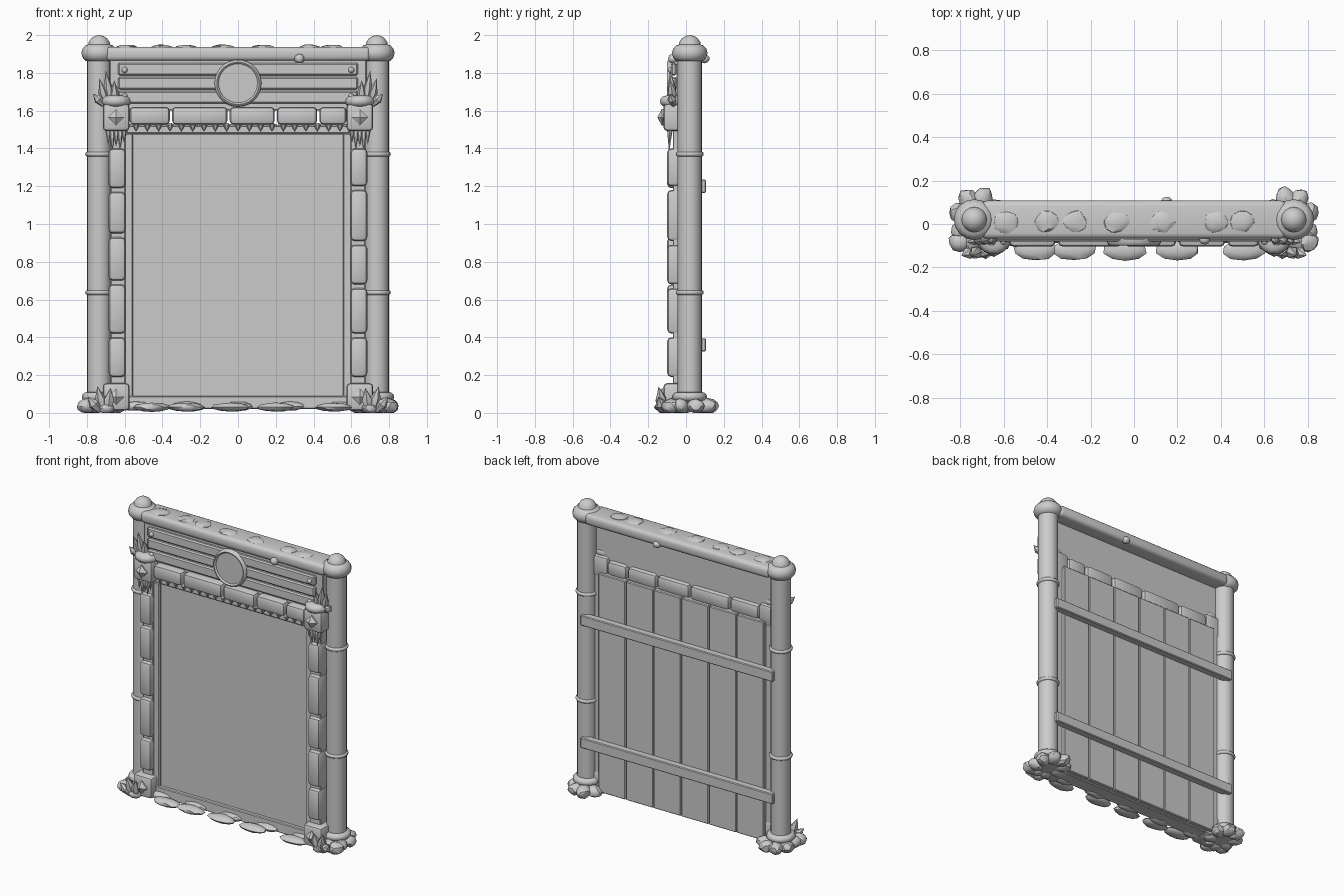
import bpy, bmesh, random
from math import pi, sin, cos, radians
from mathutils import Matrix, Vector

random.seed(4)
default_cube = bpy.data.objects.get("Cube")
if default_cube:
    bpy.data.objects.remove(default_cube)

SIDES = (-1, 1)
POST_X, POST_Y, POST_RADIUS = .735, .02, .064
CORNER_X, FRONT_Y = .645, -.12
LOWER_CORNER_Z, UPPER_CORNER_Z = .085, 1.565
PANEL_BOTTOM, PANEL_TOP = .08, 1.48

stone_grey = bpy.data.materials.new("stone_grey")
stone_grey.use_nodes = True
stone_grey.diffuse_color = (.6, .6, .6, 1)
shader = stone_grey.node_tree.nodes["Principled BSDF"]
shader.inputs["Base Color"].default_value = stone_grey.diffuse_color


def finish(name, mesh_builder, sharp_angle=35):
    """Turn a bmesh into a smooth object that keeps its sharp edges."""
    bmesh.ops.recalc_face_normals(mesh_builder, faces=mesh_builder.faces)
    mesh = bpy.data.meshes.new(name)
    mesh_builder.to_mesh(mesh)
    mesh_builder.free()
    mesh.materials.append(stone_grey)
    mesh.shade_smooth()
    mesh.set_sharp_from_angle(angle=radians(sharp_angle))
    part = bpy.data.objects.new(name, mesh)
    bpy.context.collection.objects.link(part)


def box(name, centre, size, bevel=.005, segments=1):
    """Block with bevelled edges."""
    block = bmesh.new()
    bmesh.ops.create_cube(block, size=1)
    block.transform(Matrix.Translation(centre) @ Matrix.Diagonal((*size, 1)))
    bmesh.ops.bevel(block, geom=block.edges[:], offset=bevel, segments=segments,
                    profile=.5, affect='EDGES')
    finish(name, block)


def lathe(name, profile, place, steps=20):
    """Turned shape from (radius, height) points."""
    turned = bmesh.new()
    verts = [turned.verts.new((radius, 0, height)) for radius, height in profile]
    edges = [turned.edges.new(pair) for pair in zip(verts, verts[1:])]
    bmesh.ops.spin(turned, geom=verts + edges, axis=(0, 0, 1), cent=(0, 0, 0),
                   angle=2 * pi, steps=steps)
    bmesh.ops.remove_doubles(turned, verts=turned.verts, dist=.0005)
    turned.transform(place)
    finish(name, turned)


def arc(radius, width, height, start=-pi / 2, stop=pi / 2, points=7):
    """Rounded bulge for a turned profile, around a core of the given radius."""
    angles = [start + (stop - start) * i / (points - 1) for i in range(points)]
    return [(radius + width * cos(a), height * sin(a)) for a in angles]


def dome(radius, height):
    return [(0, 0)] + arc(0, radius, height, start=0, points=5)


def rock(name, centre, size, rough=.08, turn=0):
    """Uneven pebble, cut flat where it meets the ground."""
    pebble = bmesh.new()
    bmesh.ops.create_icosphere(pebble, subdivisions=2, radius=1)
    for vert in pebble.verts:
        vert.co *= 1 + random.uniform(-rough, rough)
    pebble.transform(Matrix.Translation(centre) @ Matrix.Rotation(turn, 4, 'Z')
                     @ Matrix.Diagonal((*size, 1)))
    for vert in pebble.verts:
        vert.co.z = max(vert.co.z, 0)
    finish(name, pebble, sharp_angle=30)


def spike(name, base, tip, width, swell):
    """Leaf or icicle that swells, then narrows to a tip."""
    direction = Vector(tip) - Vector(base)
    length = direction.length
    turn = direction.to_track_quat('Z', 'Y').to_matrix().to_4x4()
    profile = [(0, 0), (width / 2, 0), (width, length * swell), (0, length)]
    lathe(name, profile, Matrix.Translation(base) @ turn, steps=6)


def upright(x, y, z):
    return Matrix.Translation((x, y, z))


def facing_front(x, y, z):
    return upright(x, y, z) @ Matrix.Rotation(pi / 2, 4, 'X')


def spans(start, cuts, stop, gap=.02):
    """Centre and length of each stone in a row divided at the cuts."""
    marks = [start, *cuts, stop]
    return [((a + b) / 2, b - a - gap) for a, b in zip(marks, marks[1:])]


# Display panel with its frame lip
panel_height = PANEL_TOP - PANEL_BOTTOM
panel_middle = (PANEL_TOP + PANEL_BOTTOM) / 2
box("display_panel", (0, -.01, panel_middle), (1.12, .07, panel_height))
box("frame_top", (0, -.02, PANEL_TOP + .02), (1.18, .08, .04))
box("frame_sill", (0, -.02, PANEL_BOTTOM - .025), (1.2, .1, .07))
for side in SIDES:
    box("frame_side", (side * .58, -.02, panel_middle), (.05, .08, panel_height))
    box("stone_backing", (side * .635, -.02, panel_middle), (.08, .1, panel_height + .1))

# Boards and rails on the back
board_width = .21
for i in range(6):
    box("back_board", ((i - 2.5) * board_width, .035, panel_middle),
        (board_width - .004, .04, panel_height + .1))
for height in (.36, 1.2):
    box("back_rail", (0, .08, height), (1.46, .05, .07))

# Sign board with planks, bolts and a plain medallion
sign_middle = 1.745
box("sign_back", (0, -.02, sign_middle), (1.36, .06, .29))
for row in SIDES + (0,):
    box("sign_plank", (0, -.065, sign_middle + row * .075), (1.27, .03, .066), bevel=.008)
for side in SIDES:
    for row in SIDES:
        lathe("bolt", dome(.016, .016),
              facing_front(side * .6, -.08, sign_middle + row * .07), steps=10)
medallion_place = facing_front(0, -.07, sign_middle)
lathe("medallion_disc", [(0, 0), (.11, 0), (.11, .02), (0, .02)], medallion_place, steps=36)
lathe("medallion_rim", [(.1, 0)] + arc(.112, .013, .03, start=pi, stop=0) + [(.125, 0)],
      medallion_place, steps=36)

# Top beam with lumps and knots
box("top_beam", (0, POST_Y, 1.9), (1.4, .175, .075), bevel=.025, segments=3)
for x in (-.59, -.4, -.27, -.08, .13, .38, .5):
    rock("beam_lump", (x, .01, 1.93), (.06, .055, .02), rough=.12)
for x, y in ((.325, -.07), (.15, .1)):
    rock("beam_knot", (x, y, 1.875), (.027, .025, .025), rough=.04)

# Stone blocks around the panel
side_cuts = {1: (.41, .67, .9, 1.19), -1: (.41, .69, .94, 1.18)}
for side in SIDES:
    for middle, length in spans(.18, side_cuts[side], 1.41):
        box("side_stone", (side * .64, -.045, middle), (.09, .11, length),
            bevel=.022, segments=2)
for middle, length in spans(-.58, (-.355, -.05, .2, .425), .58, gap=.012):
    box("top_stone", (middle, -.032, 1.573), (length, .145, .095), bevel=.022, segments=2)

# Row of teeth under the top stones
for i in range(19):
    x = (i - 9) * .06
    spike("tooth", (x, -.07, 1.535), (x, -.075, 1.49), width=.019, swell=.3)

for side in SIDES:
    post_x, corner_x = side * POST_X, side * CORNER_X

    # Posts with bands, collars and domed caps
    lathe("post", [(0, .01), (POST_RADIUS, .01), (POST_RADIUS, 1.9), (0, 1.9)],
          upright(post_x, POST_Y, 0))
    for height in (.637, 1.37):
        lathe("post_band", arc(POST_RADIUS, .01, .012), upright(post_x, POST_Y, height))
    lathe("post_collar", arc(POST_RADIUS, .028, .025), upright(post_x, POST_Y, .085), steps=16)
    lathe("post_cap", arc(.05, .044, .047), upright(post_x, POST_Y, 1.905), steps=16)
    lathe("cap_dome", dome(.06, .06), upright(post_x, POST_Y, 1.94), steps=16)

    # Ring of rocks around each foot
    for i in range(8):
        angle = i * pi / 4 + .3
        rock("foot_rock",
             (side * (POST_X - .015 + .08 * cos(angle)), POST_Y + .1 * sin(angle), .036),
             (.056, .046, .04), rough=.1, turn=angle * side)
    rock("front_foot_rock", (side * .7, FRONT_Y, .025), (.045, .035, .03))
    rock("outer_foot_rock", (side * .8, -.08, .035), (.052, .048, .04))

    # Corner blocks with diamond studs
    for height in (LOWER_CORNER_Z, UPPER_CORNER_Z):
        box("corner_block", (corner_x, -.042, height), (.142, .155, .145),
            bevel=.02, segments=2)
        lathe("diamond_stud", [(.044, 0), (.044, .008), (0, .032)],
              facing_front(corner_x, FRONT_Y, height), steps=4)
    lathe("corner_cap", arc(.045, .035, .03) + [(0, .035)],
          upright(corner_x, -.06, 1.65), steps=14)

    # Leaves above and icicles below the upper corner
    for lean, rise in ((.01, .13), (.055, .18), (.09, .14), (.123, .06)):
        spike("leaf", (side * (.65 + lean / 2), -.065, 1.63),
              (corner_x + side * lean, -.085, 1.63 + rise), width=.024, swell=.5)
    for i, drop in enumerate((.08, .12, .1, .135, .09)):
        x = corner_x + side * (i - 2) * .021
        spike("icicle", (x, -.085, 1.51), (x, -.09, 1.51 - drop), width=.016, swell=.15)

    # Leaves at the foot
    for lean, rise in ((.03, .13), (.1, .14), (.15, .085)):
        spike("foot_leaf", (side * (.68 + lean / 3), FRONT_Y, .01),
              (corner_x + side * lean, -.145, rise), width=.03, swell=.5)

# Flat stepping stones along the front
for x in (-.455, -.275, -.04, .2, .505):
    rock("front_slab", (x, FRONT_Y, .03), (.1, .048, .024), rough=.06)
for i in range(5):
    rock("inner_slab", ((i - 2) * .27, -.07, .035), (.08, .035, .025), rough=.06)
